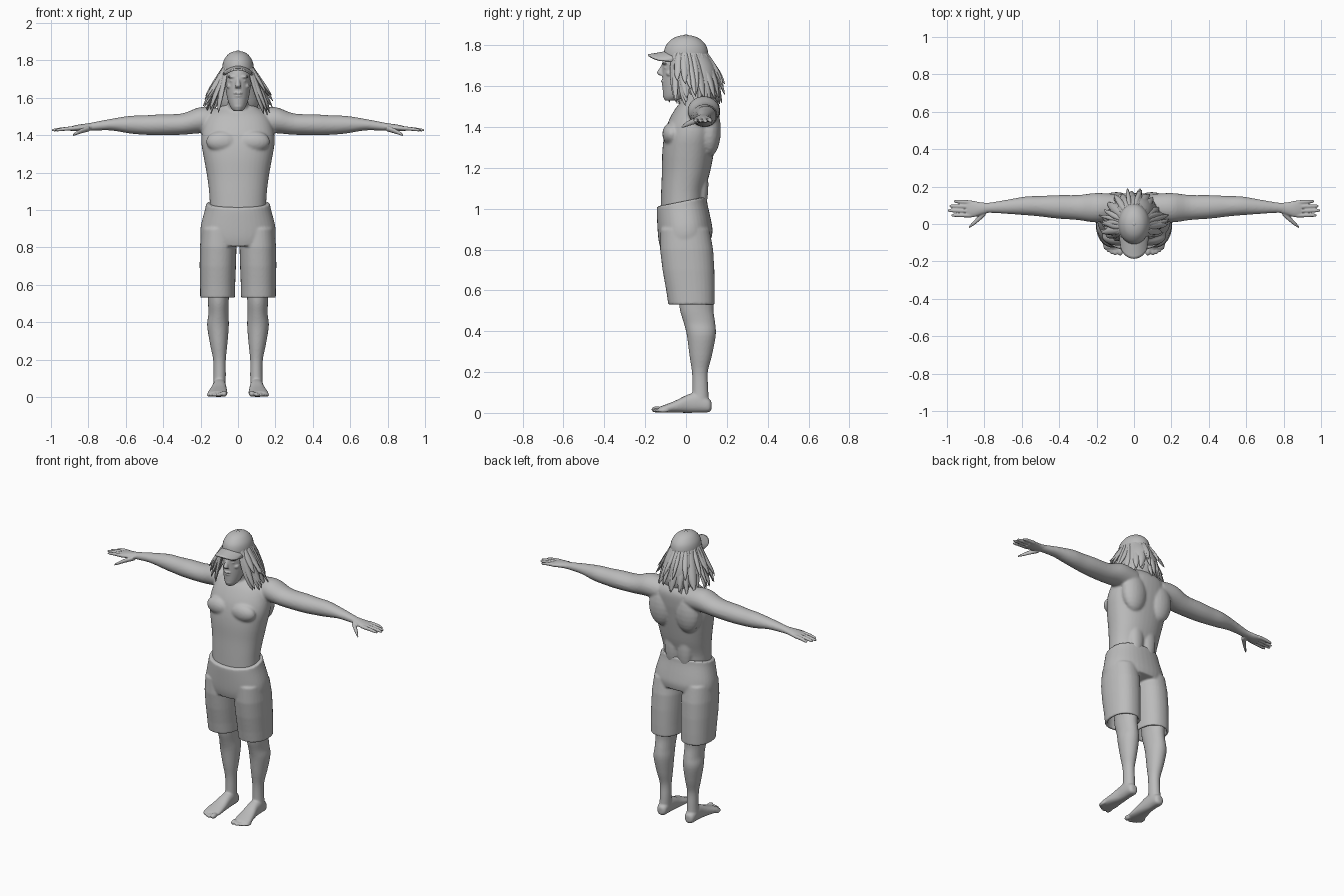
import bpy, bmesh, math, random
from mathutils import Vector, Matrix

random.seed(4)
grey = bpy.data.materials.new("plain grey")
grey.diffuse_color = (0.5, 0.5, 0.5, 1)
X, Y, Z = Vector((1, 0, 0)), Vector((0, 1, 0)), Vector((0, 0, 1))


def spline(rings, steps):
    """Smoothly fill in rings between the given ones."""
    out = []
    for i in range(len(rings) - 1):
        p = [rings[max(0, min(len(rings) - 1, i + k))] for k in (-1, 0, 1, 2)]
        for s in range(steps):
            t = s / steps
            out.append([0.5 * (2 * b + (c - a) * t + (2 * a - 5 * b + 4 * c - d) * t * t
                               + (3 * b - a - 3 * c + d) * t ** 3) for a, b, c, d in zip(*p)])
    return out + [list(rings[-1])]


def loft(bm, rings, u=X, v=Y, n=24, steps=4, power=1.0):
    """Skin oval rings (x, y, z, radius along u, radius along v)."""
    loops = []
    for x, y, z, a, b in spline(rings, steps):
        loop = []
        for k in range(n):
            t = 2 * math.pi * k / n
            c, s = math.cos(t), math.sin(t)
            c, s = (math.copysign(abs(q) ** power, q) for q in (c, s))
            loop.append(bm.verts.new(Vector((x, y, z)) + u * (c * a) + v * (s * b)))
        loops.append(loop)
    for p, q in zip(loops, loops[1:]):
        for k in range(n):
            bm.faces.new((p[k], p[(k + 1) % n], q[(k + 1) % n], q[k]))
    bm.faces.new(loops[0][::-1])
    bm.faces.new(loops[-1])


def ball(bm, pos, size):
    m = Matrix.Translation(pos) @ Matrix.Diagonal((*size, 1))
    bmesh.ops.create_uvsphere(bm, u_segments=20, v_segments=12, radius=1, matrix=m)


def from_front_back(rows):
    """(z, half width, front y, back y) to ring values."""
    return [(0, (f + b) / 2, z, w, (b - f) / 2) for z, w, f, b in rows]


def make(name, bm, voxel=0, smooth=0, angle=60):
    bmesh.ops.recalc_face_normals(bm, faces=bm.faces[:])
    me = bpy.data.meshes.new(name)
    bm.to_mesh(me)
    bm.free()
    ob = bpy.data.objects.new(name, me)
    bpy.context.collection.objects.link(ob)
    me.materials.append(grey)
    bpy.ops.object.select_all(action='DESELECT')
    ob.select_set(True)
    bpy.context.view_layer.objects.active = ob
    bpy.ops.object.shade_smooth_by_angle(angle=math.radians(angle))
    if voxel:
        r = ob.modifiers.new("blend", 'REMESH')
        r.mode, r.voxel_size, r.use_smooth_shade = 'VOXEL', voxel, True
        s = ob.modifiers.new("soften", 'SMOOTH')
        s.factor, s.iterations = 0.5, smooth
    return ob


# Torso, neck and arms blended into one skin
bm = bmesh.new()
loft(bm, from_front_back([
    (0.98, .150, -.125, .09), (1.08, .153, -.122, .092), (1.18, .165, -.118, .118),
    (1.28, .183, -.116, .138), (1.36, .196, -.106, .152), (1.43, .19, -.085, .163),
    (1.50, .165, -.045, .165), (1.545, .11, .0, .14), (1.57, .06, .01, .11)]), n=40, power=.9)
loft(bm, [(0, .05, 1.48, .075, .07), (0, .035, 1.54, .058, .062), (0, .015, 1.62, .055, .062)])
for s in (-1, 1):
    ball(bm, (s * .083, -.068, 1.365), (.088, .048, .058))       # chest
    ball(bm, (s * .095, .115, 1.385), (.085, .056, .13))         # shoulder blade
    ball(bm, (s * .045, .075, 1.12), (.05, .035, .14))           # lower back
    loft(bm, [(s * x, y, z, a, b) for x, y, z, a, b in [
        (.10, .09, 1.475, .07, .068), (.2, .087, 1.48, .079, .070), (.3, .088, 1.459, .067, .057),
        (.42, .092, 1.455, .062, .056), (.5, .095, 1.454, .055, .052), (.58, .097, 1.456, .05, .047),
        (.68, .092, 1.456, .038, .031), (.77, .087, 1.447, .028, .023), (.82, .084, 1.442, .03, .018)]],
        Y, Z)
make("torso_and_arms", bm, .007, 6)

# Hands with palm, fingers and thumb
for s, side in ((-1, "right"), (1, "left")):
    bm = bmesh.new()
    loft(bm, [(s * x, y, z, a, b) for x, y, z, a, b in [
        (.77, .087, 1.447, .025, .020), (.82, .082, 1.442, .034, .019), (.86, .080, 1.438, .044, .017),
        (.895, .081, 1.434, .044, .012)]], Y, Z)
    for y0, y1, tip in ((.116, .121, .965), (.092, .096, .988), (.069, .072, .996), (.046, .047, .978)):
        loft(bm, [(s * .87, y0, 1.437, .011, .011), (s * .92, (y0 + y1) / 2, 1.434, .0105, .0105),
                  (s * (tip - .015), y1, 1.428, .009, .008), (s * tip, y1, 1.426, .004, .004)], Y, Z, 12)
    loft(bm, [(s * .795, .065, 1.436, .022, .016), (s * .83, .03, 1.425, .017, .014),
              (s * .86, .002, 1.412, .012, .011), (s * .885, -.02, 1.399, .005, .005)], Y, Z, 12)
    make(side + "_hand", bm, .0045, 2)

# Legs with feet and toes
for s, side in ((-1, "right"), (1, "left")):
    bm = bmesh.new()
    loft(bm, [(s * x, y, z, a, b) for x, y, z, a, b in [
        (.105, .04, .68, .065, .088), (.105, .05, .56, .058, .086), (.105, .053, .5, .055, .082),
        (.105, .066, .44, .054, .077), (.107, .075, .38, .058, .071), (.103, .072, .28, .046, .055),
        (.099, .068, .2, .034, .039), (.098, .07, .12, .033, .039), (.1, .07, .05, .034, .042)]])
    loft(bm, [(s * x, y, z, a, b) for x, y, z, a, b in [
        (.1, .125, .035, .015, .02), (.1, .11, .037, .031, .034), (.1, .06, .05, .035, .049),
        (.1, .01, .045, .038, .045), (.105, -.05, .031, .047, .030), (.109, -.1, .021, .053, .02),
        (.11, -.13, .016, .046, .014)]], X, Z, power=.85)
    for x, y, r in ((.074, -.143, .016), (.1, -.143, .0115), (.121, -.135, .011),
                    (.139, -.124, .0105), (.155, -.11, .0105)):
        ball(bm, (s * x, y, r + .001), (r, .028, r))
    make(side + "_leg", bm, .0055, 4)

# Knee-length shorts, tilted waistband and hollow hems
bm = bmesh.new()
loft(bm, from_front_back([(1.035, .170, -.143, .102), (1.0, .177, -.143, .105), (.92, .198, -.139, .122),
                          (.87, .202, -.134, .13), (.83, .195, -.125, .125)]),
     X, Vector((0, 1, .2)), 40, power=.9)
for s in (-1, 1):
    loft(bm, [(s * x, y, z, a, b) for x, y, z, a, b in [
        (.105, -.005, .9, .09, .12), (.106, .003, .8, .098, .13), (.108, .012, .7, .097, .127),
        (.109, .022, .6, .094, .119), (.109, .027, .53, .093, .114), (.109, .027, .53, .078, .099),
        (.108, .024, .65, .074, .094)]], n=32, steps=1, power=.9)
make("shorts", bm, .0065, 4)

# Head with face features
bm = bmesh.new()
loft(bm, [(0, -.074, 1.53, .024, .03), (0, -.058, 1.552, .042, .054), (0, -.038, 1.6, .058, .077),
          (0, -.02, 1.66, .068, .097), (0, -.012, 1.72, .073, .104), (0, -.005, 1.78, .066, .09),
          (0, 0, 1.82, .03, .05)], n=32)
loft(bm, [(0, -.105, 1.71, .009, .012), (0, -.118, 1.685, .011, .014), (0, -.126, 1.665, .015, .017),
          (0, -.115, 1.652, .016, .014)], n=12)                   # nose
ball(bm, (0, -.112, 1.624), (.024, .012, .0065))                  # upper lip
ball(bm, (0, -.108, 1.610), (.021, .012, .0075))                  # lower lip
ball(bm, (0, -.098, 1.555), (.024, .016, .016))                   # chin
for s in (-1, 1):
    ball(bm, (s * .03, -.103, 1.712), (.027, .014, .007))         # brow
    ball(bm, (s * .03, -.096, 1.69), (.014, .013, .008))          # eye
    ball(bm, (s * .042, -.078, 1.662), (.02, .02, .016))          # cheek
make("head", bm, .0045, 2)

# Cap crown and top button
bm = bmesh.new()
loft(bm, [(0, 0, 1.728, .083, .107), (0, 0, 1.765, .084, .108), (0, 0, 1.80, .076, .098),
          (0, 0, 1.83, .055, .07), (0, 0, 1.845, .03, .038), (0, 0, 1.85, .004, .005)], n=32)
ball(bm, (0, 0, 1.849), (.009, .009, .004))
make("cap_crown", bm)

# Curved cap brim
bm = bmesh.new()
grid = []
for i in range(17):
    q = -1 + i / 8
    back, front = -.05 - .045 * (1 - q * q), -.07 - .116 * math.sqrt(max(0, 1 - q * q)) ** .8
    grid.append([bm.verts.new((.08 * q, back + (front - back) * j / 6,
                               1.772 - .034 * q * q - .016 * j / 6)) for j in range(7)])
for p, q in zip(grid, grid[1:]):
    for j in range(6):
        bm.faces.new((p[j], p[j + 1], q[j + 1], q[j]))
brim = make("cap_brim", bm)
brim.modifiers.new("thickness", 'SOLIDIFY').thickness = .009

# Inner mass of hair behind the face
bm = bmesh.new()
loft(bm, [(0, .03, 1.76, .075, .075), (0, .055, 1.7, .092, .085), (0, .07, 1.64, .105, .085),
          (0, .08, 1.57, .11, .075), (0, .085, 1.52, .09, .055)])
make("hair_mass", bm)

# Long loose locks hanging from under the cap
bm = bmesh.new()


def lock(deg, flare, end, width):
    t = math.radians(deg)
    out, side = Vector((math.sin(t), math.cos(t), 0)), Vector((math.cos(t), -math.sin(t), 0))
    swing = random.uniform(-.025, .025)
    rows = [(.076, .098, 0, 0, .6), (.1, .118, .005, .3, 1), (.128, .136, .012, .62, .95),
            (.148, .144, .015, .85, .6), (.16, .146, .02, 1, .08)]
    rings = []
    for rx, ry, cy, f, w in rows:
        k = 1 + flare * f
        p = Vector((rx * k * out.x, cy + ry * k * out.y, 1.765 + (end - 1.765) * f)) + side * swing * f * f
        rings.append((*p, width * w, .011 * w + .001))
    loft(bm, rings, side, out, 8, 3)


for i in range(27):
    deg = -126 + i * 252 / 26
    lock(deg + random.uniform(-4, 4), random.uniform(-.08, .1), random.uniform(1.505, 1.545),
         random.uniform(.018, .025))
for i in range(20):
    lock(random.uniform(-122, 122), random.uniform(0, .2), random.uniform(1.54, 1.63),
         random.uniform(.011, .019))
make("hair_locks", bm, angle=50)
